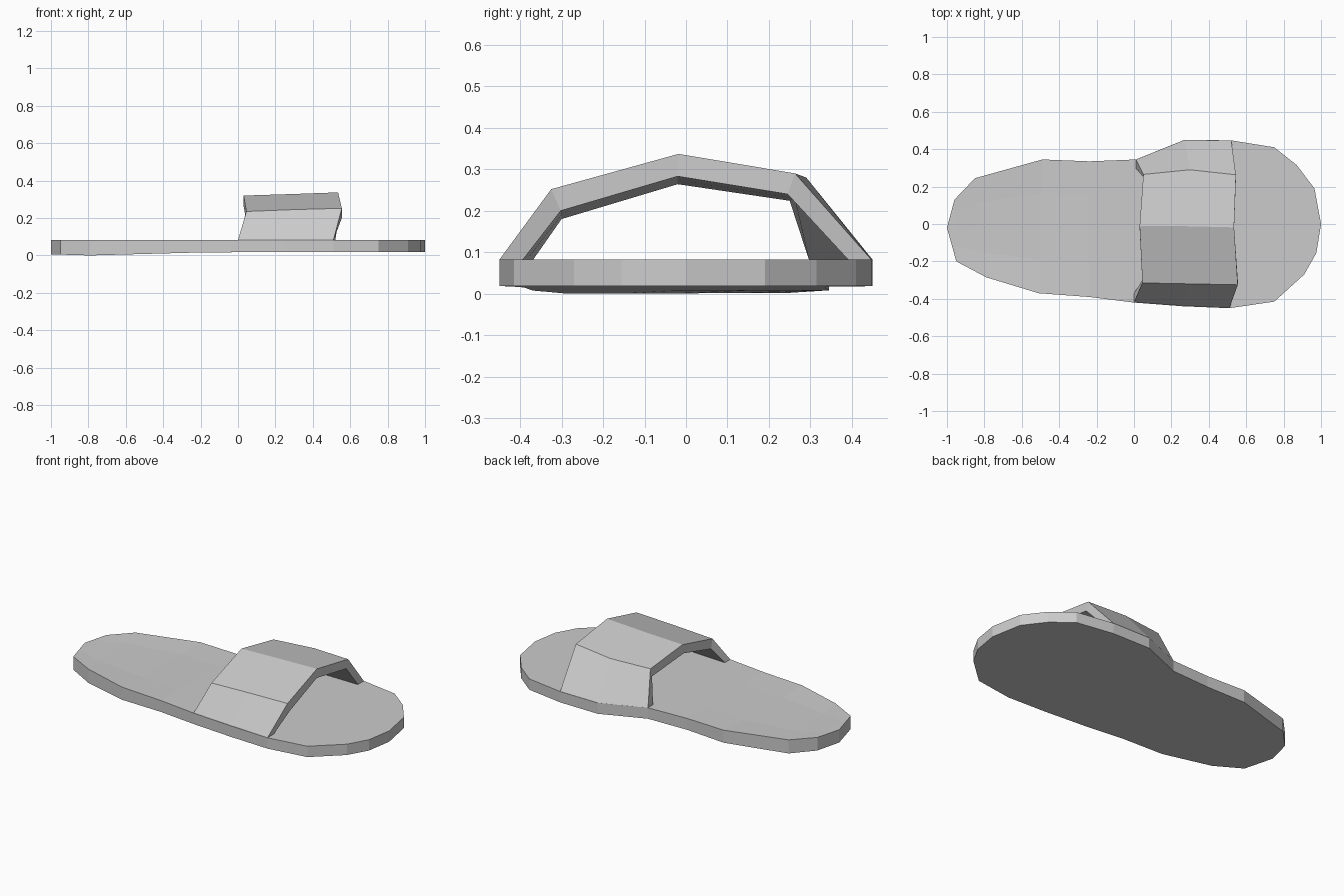
import bpy, bmesh
from mathutils import Vector

if "Cube" in bpy.data.objects:
    bpy.data.objects.remove(bpy.data.objects["Cube"])


def make_object(name, bm):
    bmesh.ops.remove_doubles(bm, verts=bm.verts, dist=1e-5)
    bmesh.ops.recalc_face_normals(bm, faces=bm.faces)
    mesh = bpy.data.meshes.new(name)
    bm.to_mesh(mesh)
    bm.free()
    obj = bpy.data.objects.new(name, mesh)
    bpy.context.collection.objects.link(obj)
    return obj


def bridge(bm, a, b, closed=False):
    n = len(a)
    for i in range(n if closed else n - 1):
        j = (i + 1) % n
        bm.faces.new((a[i], a[j], b[j], b[i]))


# Sole: paired outline points from heel to toe, joined by cross rows
inner_side = [(-.96, .13), (-.85, .245), (-.49, .345), (-.24, .335), (.01, .345),
              (.27, .45), (.52, .447), (.75, .41), (.87, .315), (.965, .19)]
outer_side = [(-.95, -.20), (-.79, -.285), (-.51, -.37), (-.24, -.39), (0, -.42),
              (.26, -.44), (.51, -.45), (.75, -.415), (.91, -.27), (.975, -.155)]
heel_tip, toe_tip = (-1, -.02), (1, 0)
heel_dip = {1: .006, 2: .006}      # shallow heel cup on the top
DIV = 4


def bottom_z(x):
    keys = [(-1, .006), (-.79, 0), (-.2, .016), (.1, .018), (1.1, .018)]
    for (x0, z0), (x1, z1) in zip(keys, keys[1:]):
        if x <= x1:
            return z0 + (z1 - z0) * max(0, (x - x0) / (x1 - x0))
    return .018


bm = bmesh.new()
layers = []
for top in (True, False):
    def vert(x, y, dip=0):
        return bm.verts.new((x, y, .083 - dip if top else bottom_z(x)))

    rows = []
    for r, (a, b) in enumerate(zip(outer_side, inner_side)):
        row = []
        for k in range(DIV + 1):
            p = Vector(a).lerp(Vector(b), k / DIV)
            row.append(vert(p.x, p.y, heel_dip.get(r, 0) if 0 < k < DIV else 0))
        rows.append(row)
    for a, b in zip(rows, rows[1:]):
        bridge(bm, a, b)
    heel, toe = vert(*heel_tip), vert(*toe_tip)
    for tip, row in ((heel, rows[0]), (toe, rows[-1])):
        for a, b in zip(row, row[1:]):
            bm.faces.new((tip, a, b))
    layers.append([heel] + [r[0] for r in rows] + [toe] + [r[-1] for r in reversed(rows)])
bridge(bm, layers[0], layers[1], closed=True)
make_object("sole", bm)

# Strap: three arched sections (heel side, middle, toe side), x y z per point
outer_arch = [
    [(.0, -.42, .082), (.045, -.315, .235), (.03, -.01, .32), (.05, .265, .275), (.01, .345, .082)],
    [(.255, -.437, .082), (.30, -.32, .245), (.285, -.012, .328), (.30, .29, .28), (.27, .45, .082)],
    [(.51, -.45, .082), (.555, -.325, .252), (.535, -.018, .337), (.545, .263, .29), (.52, .447, .082)],
]
inner_arch = [
    [(-.37, .08), (-.30, .18), (-.02, .264), (.25, .224), (.297, .08)],
    [(-.385, .08), (-.30, .19), (-.02, .274), (.262, .23), (.395, .08)],
    [(-.395, .08), (-.302, .20), (-.02, .283), (.245, .24), (.393, .08)],
]
bm = bmesh.new()
sections = []
for outer, inner in zip(outer_arch, inner_arch):
    loop = [bm.verts.new(p) for p in outer]
    loop += [bm.verts.new((o[0], *i)) for o, i in reversed(list(zip(outer, inner)))]
    sections.append(loop)
for a, b in zip(sections, sections[1:]):
    bridge(bm, a, b, closed=True)
# Front and back edges of the strap
for loop in (sections[0], sections[-1]):
    bridge(bm, loop[:5], loop[:4:-1])
make_object("strap", bm)
